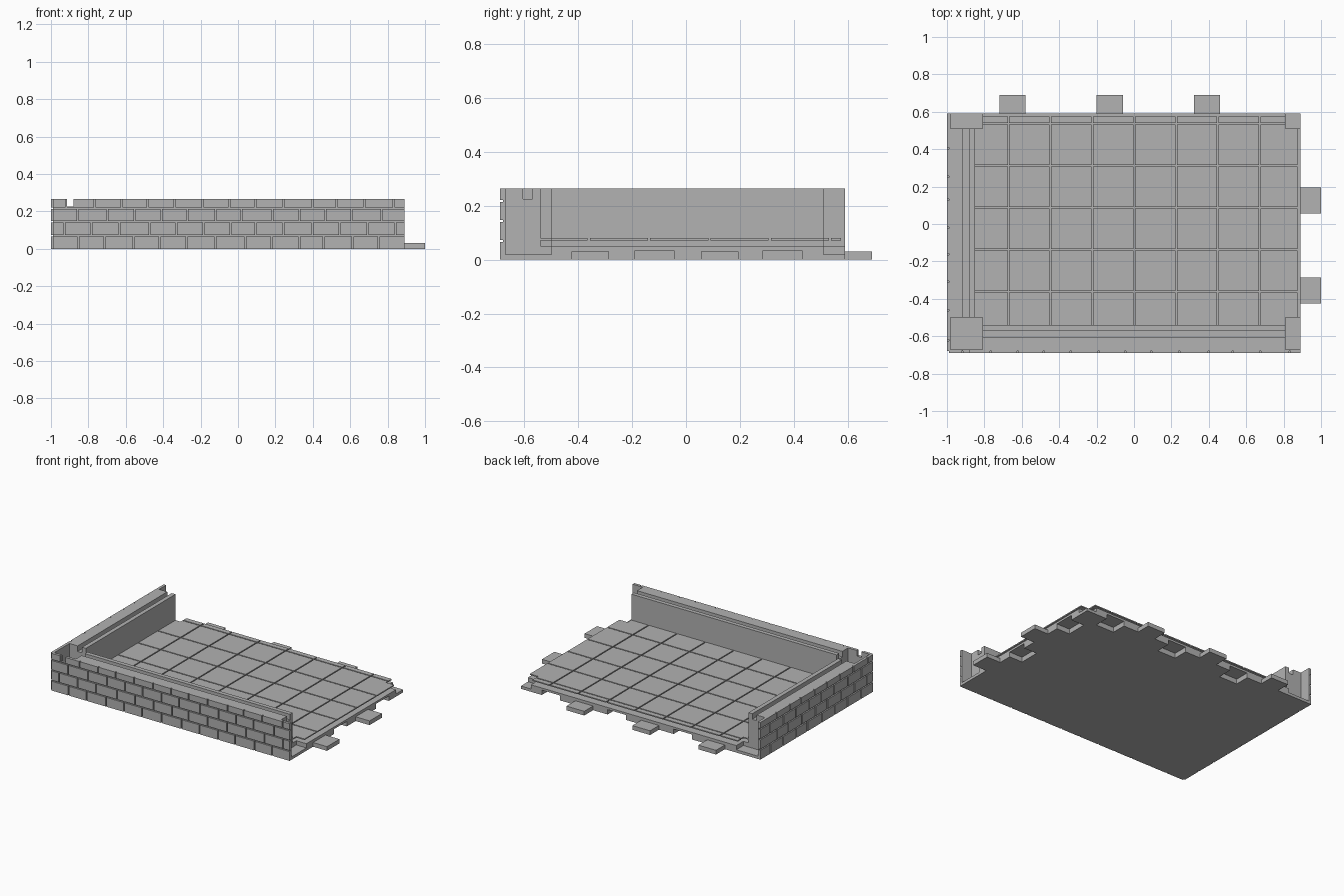
import bpy
import bmesh
import random

if "Cube" in bpy.data.objects:
    bpy.data.objects.remove(bpy.data.objects["Cube"])

random.seed(4)
stone = bpy.data.materials.new("stone_grey")
stone.diffuse_color = (0.445, 0.445, 0.445, 1)
stone.use_nodes = True
stone.node_tree.nodes["Principled BSDF"].inputs["Base Color"].default_value = stone.diffuse_color


def boxes(name, spans):
    """One object made of axis-aligned boxes (x0, x1, y0, y1, z0, z1)."""
    bm = bmesh.new()
    for x0, x1, y0, y1, z0, z1 in spans:
        for v in bmesh.ops.create_cube(bm, size=1)["verts"]:
            v.co = (x0 if v.co.x < 0 else x1,
                    y0 if v.co.y < 0 else y1,
                    z0 if v.co.z < 0 else z1)
    me = bpy.data.meshes.new(name)
    bm.to_mesh(me)
    bm.free()
    me.materials.append(stone)
    ob = bpy.data.objects.new(name, me)
    bpy.context.collection.objects.link(ob)
    return ob


def cut(ob, *cutters):
    for c in cutters:
        m = ob.modifiers.new(c.name, "BOOLEAN")
        m.operation = "DIFFERENCE"
        m.solver = "EXACT"
        m.object = c


# Overall sizes
L, R, F, B, TOP = -1.0, 0.89, -0.69, 0.59, 0.265
FLOOR, LEDGE, SKIN, GAP = 0.08, 0.05, 0.01, 0.008

# Cutters: corner post pockets, wall-top grooves, connector notches
pockets = boxes("pocket_cutter", [
    (x0, x1, y0, y1, 0.02, 0.4)
    for x0, x1 in ((-0.98, -0.81), (0.81, 0.95))
    for y0, y1 in ((-0.67, -0.50), (0.51, 0.65))])
grooves = boxes("groove_cutter", [
    (-0.915, -0.88, -0.8, 0.7, 0.225, 0.4),
    (-0.85, 0.95, -0.605, -0.57, 0.225, 0.4)])
notches = boxes("notch_cutter",
                [(0.785, 0.95, y, y + 0.145, -0.1, 0.035) for y in (-0.19, 0.285)]
                + [(x, x + 0.145, 0.485, 0.65, -0.1, 0.035)
                   for x in (-0.46, 0.06, 0.58)])
for c in (pockets, grooves, notches):
    c.hide_render = True
    c.hide_viewport = True

# Base slab with notches, and the connector tabs
base = boxes("base_slab", [(L + SKIN, R, F + SKIN, B, 0, LEDGE)])
cut(base, pockets, notches)
boxes("right_tabs", [(R, 1.0, y, y + 0.14, 0, 0.03) for y in (-0.425, 0.055)])
boxes("back_tabs", [(x, x + 0.14, B, 0.69, 0, 0.03) for x in (-0.72, -0.2, 0.32)])

# Wall cores
left_wall = boxes("left_wall", [(L + SKIN, -0.85, F + SKIN, B, LEDGE, TOP)])
front_wall = boxes("front_wall", [(-0.85, R, F + SKIN, -0.54, LEDGE, TOP)])
cut(left_wall, pockets, grooves)
cut(front_wall, pockets, grooves)

# Floor bed, with a wider piece beside the front wall
bed = boxes("floor_bed", [(-0.85, 0.875, -0.43, 0.575, LEDGE, FLOOR - GAP),
                          (-0.85, R, -0.54, -0.43, LEDGE, FLOOR - GAP)])
cut(bed, pockets)


def tile_spans(start, low, high, step=0.224):
    """Tile intervals clipped to the floor."""
    out = []
    while start < high:
        a, b = max(low, start + GAP / 2), min(high, start + step - GAP / 2)
        if b - a > 0.01:
            out.append((a, b))
        start += step
    return out


# Floor tiles
tiles = boxes("floor_tiles", [
    (x0, x1, y0, y1, FLOOR - GAP, FLOOR)
    for x0, x1 in tile_spans(-0.895, -0.85, 0.875)
    for y0, y1 in tile_spans(-0.585, -0.54, 0.575)])
cut(tiles, pockets)


def courses(low, high, length=0.146):
    """Running-bond bricks: (start, end, z0, z1) for each."""
    out = []
    for row in range(4):
        z0 = row * 0.074
        z1 = min(TOP, z0 + 0.074 - GAP)
        joints, p = [low], low + length * (0.5 if row % 2 else 1)
        while p < high - 0.03:
            joints.append(p + random.uniform(-0.012, 0.012))
            p += length
        joints.append(high + GAP)
        out += [(a, b - GAP, z0, z1) for a, b in zip(joints, joints[1:])]
    return out


# Brick facing on the two outer walls
front_bricks = boxes("front_bricks", [
    (a, b, F, F + SKIN, z0, z1) for a, b, z0, z1 in courses(L + SKIN, R)])
cut(front_bricks, grooves)
boxes("left_bricks", [
    (L, L + SKIN, a, b, z0, z1) for a, b, z0, z1 in courses(F + SKIN, B)])
